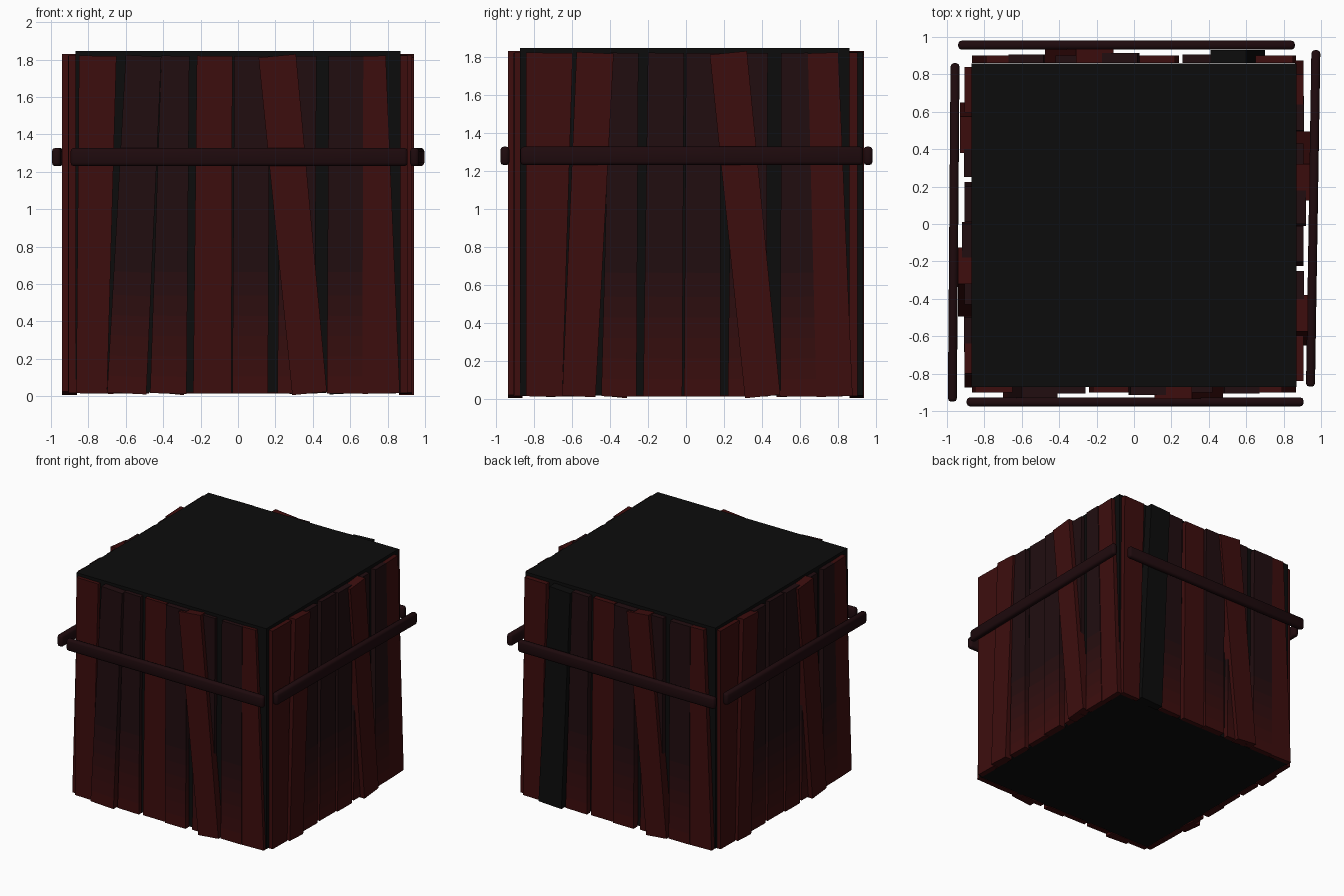
import bpy, bmesh, math
from mathutils import Matrix, Vector

if "Cube" in bpy.data.objects:
    bpy.data.objects.remove(bpy.data.objects["Cube"])


def material(name, rgb):
    m = bpy.data.materials.new(name)
    m.diffuse_color = (*rgb, 1)
    m.use_nodes = True
    m.node_tree.nodes["Principled BSDF"].inputs["Base Color"].default_value = m.diffuse_color
    return m


RED, DARK, COAL = (0.046, 0.004, 0.004), (0.015, 0.004, 0.005), (0.0037, 0.0037, 0.0037)
STEPS = 7
# Stained boards fade from red at the foot to dark higher up
fade = [material(f"stain_{i}", [r + (d - r) * i / (STEPS - 1) for r, d in zip(RED, DARK)])
        for i in range(STEPS)]
black = material("black", COAL)
strap = material("strap_wood", (0.013, 0.003, 0.004))


def finish(name, bm, mats, turn=0):
    bmesh.ops.recalc_face_normals(bm, faces=bm.faces)
    me = bpy.data.meshes.new(name)
    bm.to_mesh(me)
    bm.free()
    me.transform(Matrix.Rotation(turn * math.pi / 2, 4, 'Z'))
    for m in mats:
        me.materials.append(m)
    ob = bpy.data.objects.new(name, me)
    bpy.context.collection.objects.link(ob)
    return ob


def box(name, lo, hi, mat, turn=0, bevel=0, yaw=0):
    lo, hi = Vector(lo), Vector(hi)
    bm = bmesh.new()
    bmesh.ops.create_cube(bm, size=1)
    for v in bm.verts:
        v.co = Vector([c * s for c, s in zip(v.co, hi - lo)])
    if bevel:
        bmesh.ops.bevel(bm, geom=bm.edges[:], offset=bevel, segments=2,
                        profile=0.5, affect='EDGES')
    bmesh.ops.transform(bm, verts=bm.verts,
                        matrix=Matrix.Translation((lo + hi) / 2) @ Matrix.Rotation(yaw, 4, 'Z'))
    return finish(name, bm, [mat], turn)


def plank(name, b0, b1, t0, t1, out, kind, turn):
    """Board on the front face: bottom b0..b1, top t0..t1, ends cut square to its lean."""
    z0, z1 = 0.015, 1.82
    lean = ((t0 + t1) - (b0 + b1)) / 2 / (z1 - z0)
    levels = [0, 0.05, 0.11, 0.17, 0.23, 0.29, 0.36, 1] if kind == 'fade' else [0, 1]
    bm = bmesh.new()
    rings = []
    for f in levels:
        l, r = b0 + (t0 - b0) * f, b1 + (t1 - b1) * f
        z, drop = z0 + (z1 - z0) * f, lean * (r - l) / 2
        rings.append([bm.verts.new(p) for p in (
            (l, -0.86, z + drop), (r, -0.86, z - drop), (r, -out, z - drop), (l, -out, z + drop))])
    for i, (a, b) in enumerate(zip(rings, rings[1:])):
        for k in range(4):
            n = (k + 1) % 4
            bm.faces.new((a[k], a[n], b[n], b[k])).material_index = i if kind == 'fade' else 0
    bm.faces.new(rings[0])
    bm.faces.new(rings[-1]).material_index = len(levels) - 2 if kind == 'fade' else 0
    mats = fade if kind == 'fade' else [black if kind == 'black' else fade[0]]
    finish(name, bm, mats, turn)


# Dark inner box
box("inner_box", (-0.87, -0.872, 0.02), (0.87, 0.858, 1.845), black)

# Boards: bottom left/right, top left/right, outer depth, colour
front = [
    (-0.865, -0.70, -0.85, -0.65, 0.90, 'red'),
    (-0.70, -0.49, -0.60, -0.41, 0.93, 'fade'),
    (-0.47, -0.275, -0.41, -0.26, 0.905, 'fade'),
    (-0.24, -0.035, -0.22, -0.03, 0.90, 'red'),
    (-0.03, 0.16, -0.02, 0.17, 0.915, 'fade'),
    (0.21, 0.41, 0.23, 0.42, 0.90, 'fade'),
    (0.29, 0.475, 0.11, 0.31, 0.935, 'red'),
    (0.475, 0.665, 0.485, 0.67, 0.905, 'fade'),
    (0.665, 0.865, 0.66, 0.79, 0.90, 'red'),
]
side = [
    (-0.84, -0.65, -0.84, -0.595, 0.905, 'red'),
    (-0.65, -0.475, -0.575, -0.38, 0.93, 'red'),
    (-0.445, -0.26, -0.40, -0.25, 0.91, 'fade'),
    (-0.225, -0.02, -0.20, -0.01, 0.905, 'fade'),
    (-0.01, 0.18, 0.0, 0.18, 0.92, 'fade'),
    (0.22, 0.42, 0.24, 0.43, 0.905, 'fade'),
    (0.31, 0.495, 0.125, 0.32, 0.942, 'red'),
    (0.495, 0.685, 0.50, 0.64, 0.91, 'fade'),
    (0.685, 0.875, 0.64, 0.80, 0.905, 'red'),
]
back = [r[:5] + ('black',) if i == 1 else r for i, r in enumerate(front)]
for turn, (label, boards) in enumerate(
        [("front", front), ("right", side), ("back", back), ("left", side)]):
    for i, row in enumerate(boards):
        plank(f"{label}_plank_{i + 1}", *row, turn)

# Rounded cross straps, one per side, slightly askew
for turn, (label, l, r, out, yaw) in enumerate([
        ("front", -0.895, 0.907, 0.975, 0.0), ("right", -0.87, 0.93, 0.982, -0.016),
        ("back", -0.86, 0.94, 0.98, 0.0), ("left", -0.86, 0.95, 0.988, -0.008)]):
    ob = box(f"{label}_strap", (l, -out, 1.23), (r, -out + 0.048, 1.328), strap, turn, 0.018, yaw)
    bpy.context.view_layer.objects.active = ob
    ob.select_set(True)
    bpy.ops.object.shade_smooth_by_angle(angle=math.radians(50))
    ob.select_set(False)
